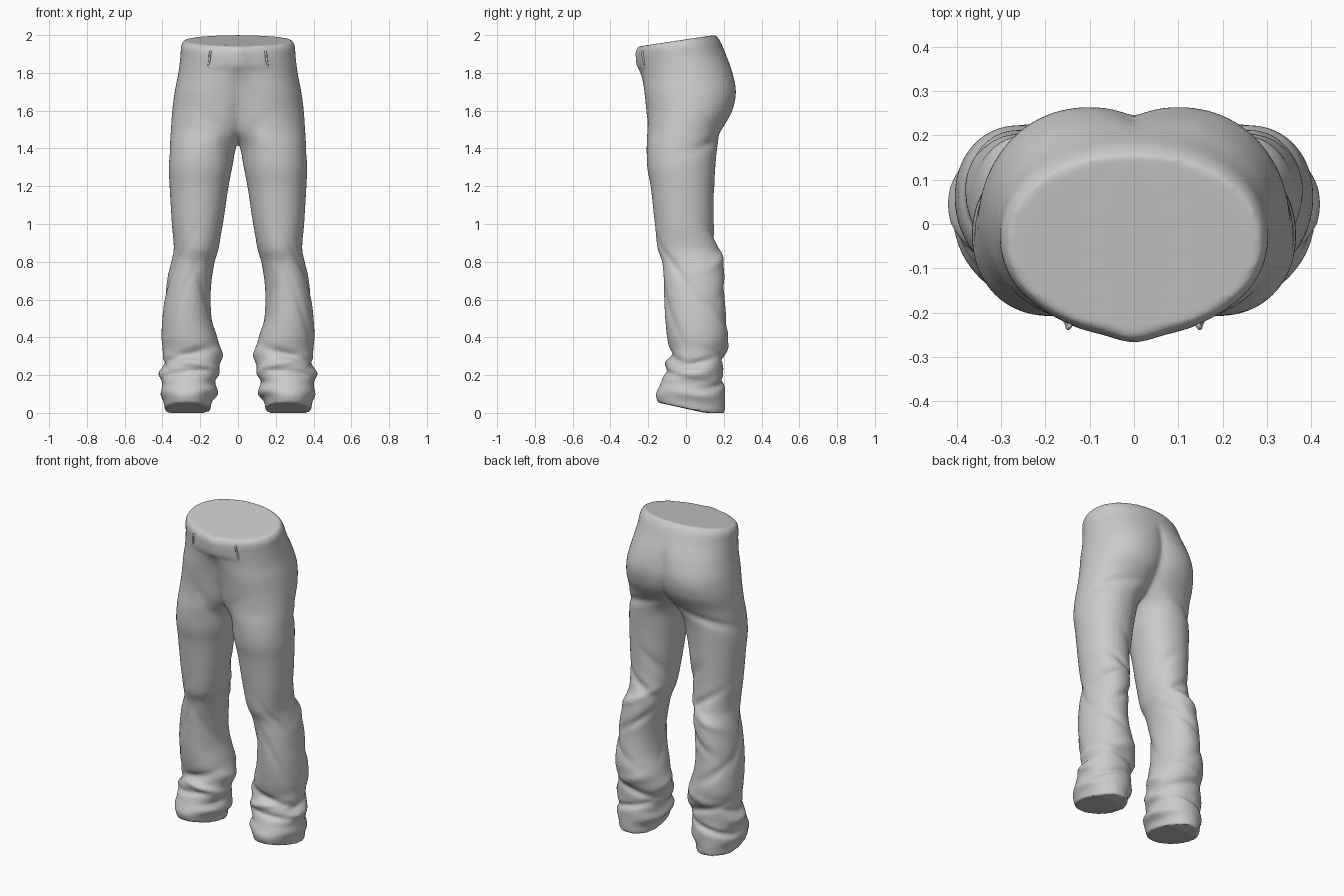
import bpy, bmesh
from math import sin, cos, pi, exp, radians
from mathutils import Vector

if "Cube" in bpy.data.objects:
    bpy.data.objects.remove(bpy.data.objects["Cube"])

# Profile of one half: height, outer x, inner x, front y, back y
PROFILE = [
    (0.00, .387, .145, -.150, .205), (0.05, .395, .138, -.160, .207),
    (0.09, .412, .105, -.148, .207), (0.14, .402, .115, -.130, .207),
    (0.20, .408, .100, -.115, .197), (0.25, .402, .098, -.100, .200),
    (0.32, .398, .090, -.088, .208), (0.40, .405, .110, -.100, .223),
    (0.50, .400, .138, -.110, .215), (0.60, .390, .145, -.115, .205),
    (0.70, .375, .140, -.120, .205), (0.80, .353, .122, -.128, .195),
    (0.87, .340, .103, -.150, .170), (1.00, .350, .080, -.165, .147),
    (1.20, .362, .050, -.187, .150), (1.30, .366, .030, -.205, .155),
    (1.42, .360, .005, -.208, .168), (1.50, .355, -.05, -.205, .192),
    (1.60, .348, -.10, -.210, .245), (1.70, .335, -.13, -.220, .264),
    (1.80, .317, -.10, -.230, .245), (1.90, .305, -.10, -.245, .208),
    (1.97, .300, -.10, -.245, .178), (2.00, .285, -.10, -.232, .155)]
# Centre line of the half above the crotch
CENTRE = [(1.30, .20), (1.42, .17), (1.50, .13), (1.60, .11), (1.70, .10),
          (1.80, .06), (1.90, .01), (2.0, .0)]

# Cloth folds: angle (0 front, 90 outside, 180 back, 270 inside), height, rise per 90 deg,
# depth, half height, half angle
FOLDS = [
    (15, .30, -.07, -.022, .024, 55), (-20, .25, .06, .018, .022, 60),
    (25, .195, -.03, -.018, .018, 60), (90, .20, .06, .016, .030, 35),
    (95, .265, .07, -.016, .018, 40), (180, .34, .07, .012, .030, 50),
    (190, .27, -.07, -.018, .022, 60), (165, .16, .06, -.018, .016, 60),
    (265, .30, .06, .012, .030, 35), (270, .165, -.06, -.014, .018, 45),
    (170, .83, .10, .014, .030, 55), (190, .91, -.14, -.015, .028, 50),
    (200, .70, .14, -.011, .028, 45), (150, .52, -.14, -.010, .032, 50),
    (60, .75, -.35, -.010, .035, 40), (310, .62, .30, -.008, .040, 40),
    (30, .55, -.50, -.007, .050, 35), (150, 1.44, .10, -.012, .030, 45),
    (220, 1.05, -.20, -.008, .035, 40), (330, 1.45, .25, -.008, .04, 35)]


def lookup(table, z):
    """Smooth (Catmull-Rom style) interpolation of the table rows at height z."""
    z = min(max(z, table[0][0]), table[-1][0])
    n = len(table)
    k = next(i for i in range(n - 1) if z <= table[i + 1][0])
    a, b = table[k], table[k + 1]
    p, q = table[max(k - 1, 0)], table[min(k + 2, n - 1)]
    w = b[0] - a[0]
    f = (z - a[0]) / w
    out = []
    for c in range(1, len(a)):
        ma = w * (b[c] - p[c]) / (b[0] - p[0])
        mb = w * (q[c] - a[c]) / (q[0] - a[0])
        out.append((2 * f**3 - 3 * f**2 + 1) * a[c] + (f**3 - 2 * f**2 + f) * ma
                   + (3 * f**2 - 2 * f**3) * b[c] + (f**3 - f**2) * mb)
    return out


def fold_offset(deg, z):
    total = 0
    for ang, fz, rise, depth, high, wide in FOLDS:
        d = (deg - ang + 180) % 360 - 180
        total += depth * exp(-((z - fz - rise * d / 90) / high) ** 2 - (d / wide) ** 2)
    return total


def ring_point(a, z):
    outer, inner, front, back = lookup(PROFILE, z)
    mid = (outer + inner) / 2
    blend = min(max((z - 1.3) / .12, 0), 1)
    xc = mid + (lookup(CENTRE, z)[0] - mid) * blend
    yc, ry = (front + back) / 2, (back - front) / 2
    s, c = sin(a), cos(a)
    power = .95
    s = abs(s) ** power * (1 if s > 0 else -1)
    c = abs(c) ** power * (1 if c > 0 else -1)
    d = fold_offset(a * 180 / pi, z)
    x = xc + s * ((outer - xc) if s > 0 else (xc - inner)) + d * sin(a)
    y = yc - ry * c - d * cos(a)
    # pointed front of the waist with a soft stitched flap
    if c > 0 and z > 1.6:
        y -= .016 * exp(-(x / .05) ** 2) * min(1, (z - 1.6) / .25)
        y -= .006 * exp(-(x / .16) ** 6) * min(1, max(0, (z - 1.84) / .03))
    # sloping waist opening and hem
    h = z + (y - .15) * .15 * max(0, (z - 1.7) / .3)
    h += max(0, .1 - y) * .22 * max(0, 1 - z / .3)
    return Vector((x, y, h))


# Trousers: one lofted leg and hip half, mirrored and fused
STEPS, SIDES = 160, 96
bm = bmesh.new()
rings = [[bm.verts.new(ring_point(2 * pi * i / SIDES, 2 * k / STEPS)) for i in range(SIDES)]
         for k in range(STEPS + 1)]
for low, high in zip(rings, rings[1:]):
    for i in range(SIDES):
        j = (i + 1) % SIDES
        bm.faces.new((low[i], low[j], high[j], high[i]))
bm.faces.new(rings[0][::-1])
bm.faces.new(rings[-1])
bmesh.ops.recalc_face_normals(bm, faces=bm.faces)
mesh = bpy.data.meshes.new("trousers")
bm.to_mesh(mesh)
bm.free()
trousers = bpy.data.objects.new("trousers", mesh)
bpy.context.collection.objects.link(trousers)
bpy.context.view_layer.objects.active = trousers
trousers.select_set(True)

mirror = trousers.modifiers.new("both sides", 'MIRROR')
mirror.use_mirror_merge = False
fuse = trousers.modifiers.new("fuse", 'REMESH')
fuse.mode = 'VOXEL'
fuse.voxel_size = .009
relax = trousers.modifiers.new("relax", 'SMOOTH')
relax.iterations = 4
for m in list(trousers.modifiers):
    bpy.ops.object.modifier_apply(modifier=m.name)

# Soften the middle seam of seat and fly
seam = trousers.vertex_groups.new(name="seam")
for v in trousers.data.vertices:
    if abs(v.co.x) < .08 and 1.42 < v.co.z < 1.9:
        seam.add([v.index], 1 - abs(v.co.x) / .08, 'REPLACE')
soften = trousers.modifiers.new("soften seam", 'SMOOTH')
soften.vertex_group = "seam"
soften.iterations = 25
bpy.ops.object.modifier_apply(modifier=soften.name)
bpy.ops.object.shade_smooth_by_angle(angle=radians(45))


# Drawstring ends hanging from the waistband
def cord(name, side):
    curve = bpy.data.curves.new(name, 'CURVE')
    curve.dimensions = '3D'
    curve.bevel_depth = .006
    curve.bevel_resolution = 2
    curve.use_fill_caps = True
    pts = [(.142, -.210, 1.895), (.146, -.230, 1.910), (.150, -.226, 1.88), (.157, -.212, 1.825)]
    spline = curve.splines.new('BEZIER')
    spline.bezier_points.add(len(pts) - 1)
    for bp, (x, y, z) in zip(spline.bezier_points, pts):
        bp.co = (x * side, y, z)
        bp.handle_left_type = bp.handle_right_type = 'AUTO'
    bpy.context.collection.objects.link(bpy.data.objects.new(name, curve))


cord("left_drawstring", 1)
cord("right_drawstring", -1)
